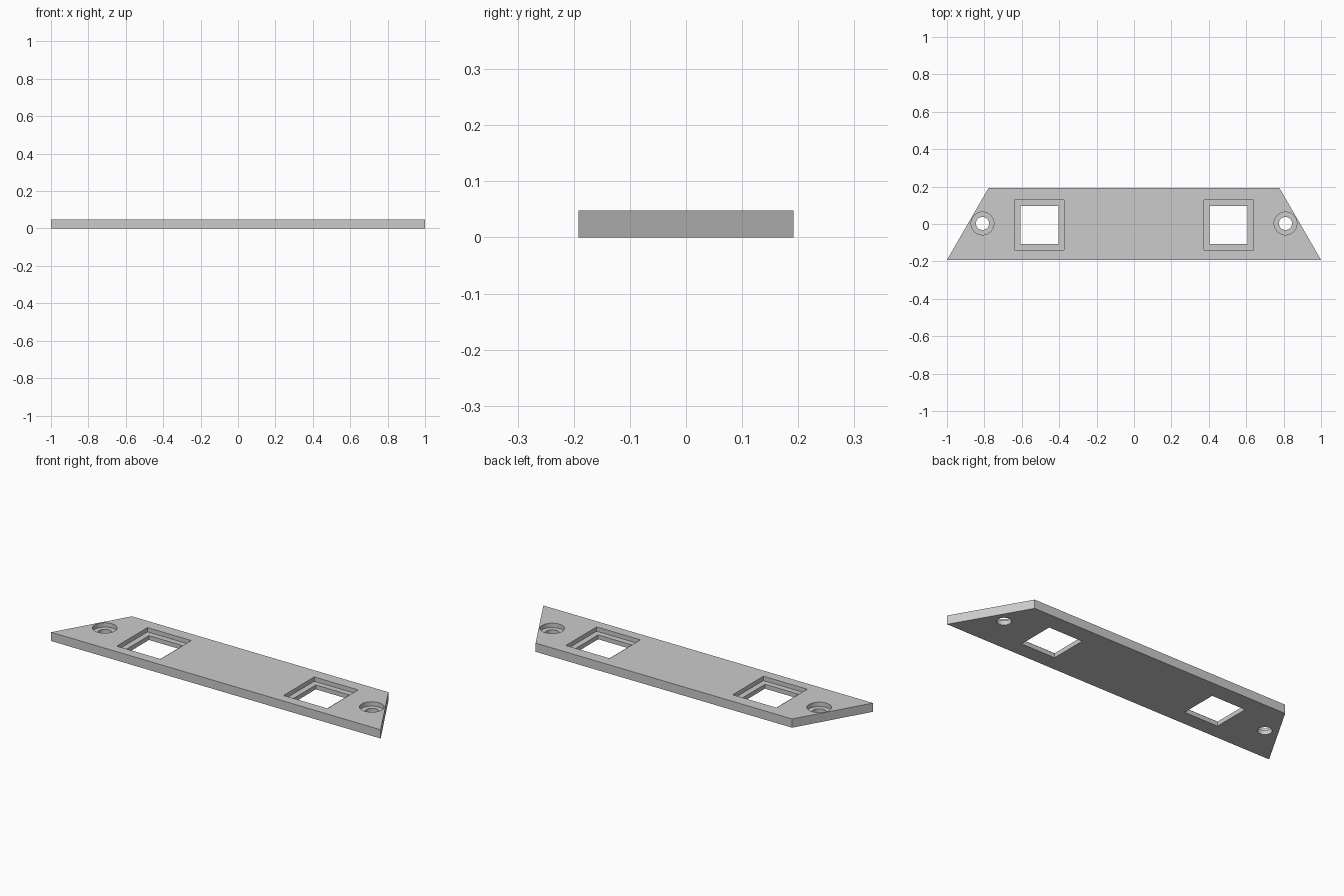
import bpy, bmesh, math

if "Cube" in bpy.data.objects:
    bpy.data.objects.remove(bpy.data.objects["Cube"], do_unlink=True)

THICK = 0.048      # plate thickness
LEDGE = 0.024      # height of the recess floors
HALF_DEPTH = 0.192

grey = bpy.data.materials.new("plain grey")
grey.use_nodes = True
colour = (0.6, 0.6, 0.6, 1)
grey.diffuse_color = colour
grey.node_tree.nodes["Principled BSDF"].inputs["Base Color"].default_value = colour


def prism(name, outline, z0, z1):
    """Extrude a flat outline from z0 to z1."""
    bm = bmesh.new()
    base = bm.faces.new([bm.verts.new((x, y, z0)) for x, y in outline])
    top = bmesh.ops.extrude_face_region(bm, geom=[base])["geom"]
    bmesh.ops.translate(bm, vec=(0, 0, z1 - z0),
                        verts=[v for v in top if isinstance(v, bmesh.types.BMVert)])
    bmesh.ops.recalc_face_normals(bm, faces=bm.faces)
    mesh = bpy.data.meshes.new(name)
    bm.to_mesh(mesh)
    bm.free()
    mesh.materials.append(grey)
    obj = bpy.data.objects.new(name, mesh)
    bpy.context.collection.objects.link(obj)
    return obj


def square(x, y, half):
    return [(x + sx * half, y + sy * half)
            for sx, sy in ((-1, -1), (1, -1), (1, 1), (-1, 1))]


def circle(x, y, radius, sides=48):
    return [(x + radius * math.cos(math.tau * i / sides),
             y + radius * math.sin(math.tau * i / sides)) for i in range(sides)]


# Trapezoid plate
plate = prism("mounting_plate", [(-1, -HALF_DEPTH), (1, -HALF_DEPTH),
                                 (0.778, HALF_DEPTH), (-0.778, HALF_DEPTH)], 0, THICK)

# Stepped square windows and counterbored screw holes on both ends
cutters = []
for side, label in ((-1, "right"), (1, "left")):
    wx, hx = side * 0.506, side * 0.81
    for part, outline, floor in (
            ("window_recess", square(wx, -0.005, 0.133), LEDGE),
            ("window_opening", square(wx, -0.005, 0.102), -0.1),
            ("screw_counterbore", circle(hx, 0.003, 0.061), LEDGE),
            ("screw_hole", circle(hx, 0.003, 0.035), -0.1)):
        cutter = prism(f"{label}_{part}_cutter", outline, floor, THICK + 0.1)
        cutter.hide_render = True
        cutters.append(cutter)
        cut = plate.modifiers.new(part, "BOOLEAN")
        cut.operation = "DIFFERENCE"
        cut.solver = "EXACT"
        cut.object = cutter

# Bake the cuts and remove the cutters
bpy.context.view_layer.update()
baked = bpy.data.meshes.new_from_object(
    plate.evaluated_get(bpy.context.evaluated_depsgraph_get()))
plate.modifiers.clear()
plate.data = baked
for cutter in cutters:
    bpy.data.objects.remove(cutter, do_unlink=True)

bpy.ops.object.select_all(action="DESELECT")
plate.select_set(True)
bpy.context.view_layer.objects.active = plate
bpy.ops.object.shade_smooth_by_angle(angle=math.radians(30))
